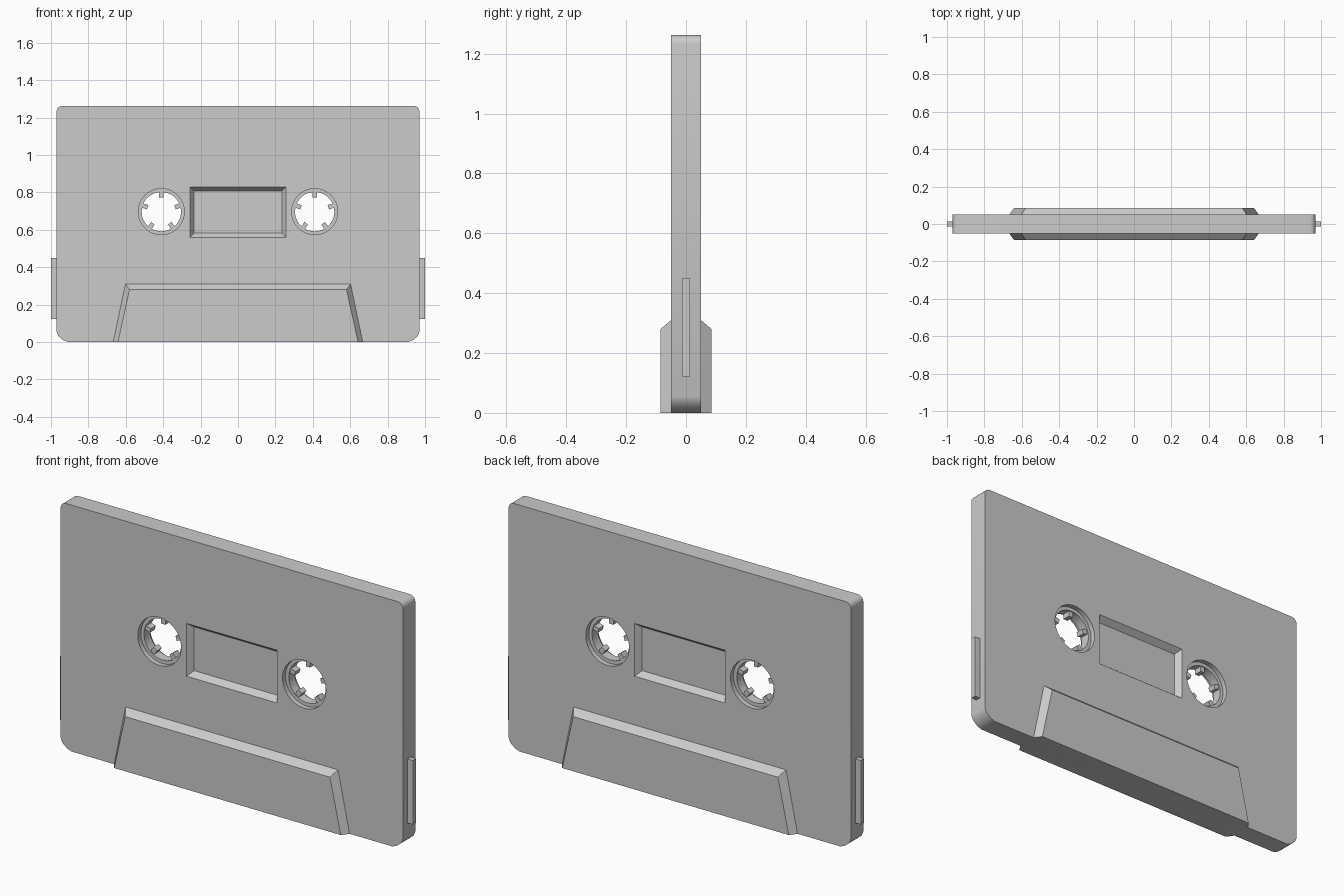
import bpy, bmesh
from math import sin, cos, pi
from mathutils import Matrix, Vector

if "Cube" in bpy.data.objects:
    bpy.data.objects.remove(bpy.data.objects["Cube"])

HUB_X, HUB_Z, HOLE_R = 0.41, 0.697, 0.123


def finish(name, bm, mirror=None):
    bmesh.ops.recalc_face_normals(bm, faces=bm.faces)
    me = bpy.data.meshes.new(name)
    bm.to_mesh(me)
    bm.free()
    ob = bpy.data.objects.new(name, me)
    bpy.context.collection.objects.link(ob)
    if mirror:
        mod = ob.modifiers.new("mirror", "MIRROR")
        mod.use_axis = [axis in mirror for axis in "xyz"]
        mod.use_mirror_merge = False
    return ob


def loft(bm, sections):
    """Closed solid through (y, [(x, z), ...]) sections of equal point count."""
    rings = [[bm.verts.new((x, y, z)) for x, z in pts] for y, pts in sections]
    n = len(rings[0])
    for a, b in zip(rings, rings[1:]):
        for i in range(n):
            bm.faces.new((a[i], a[(i + 1) % n], b[(i + 1) % n], b[i]))
    bm.faces.new(rings[0])
    bm.faces.new(rings[-1])


def rect(hx, z0, z1):
    return [(-hx, z0), (hx, z0), (hx, z1), (-hx, z1)]


def circle(cx, cz, r, n=48):
    return [(cx + r * cos(2 * pi * i / n), cz + r * sin(2 * pi * i / n)) for i in range(n)]


def smooth(ob):
    bpy.ops.object.select_all(action="DESELECT")
    ob.select_set(True)
    bpy.context.view_layer.objects.active = ob
    bpy.ops.object.shade_smooth_by_angle(angle=0.6)


def cut(target, cutter):
    mod = target.modifiers.new("cut", "BOOLEAN")
    mod.operation, mod.solver, mod.object = "DIFFERENCE", "EXACT", cutter
    bpy.context.view_layer.objects.active = target
    bpy.ops.object.modifier_apply(modifier=mod.name)
    bpy.data.objects.remove(cutter)


# Shell: flat slab, blunt lower corners and small rounded upper corners
half = [(0.91, 0), (0.935, 0.01), (0.96, 0.031), (0.97, 0.055)]
half += [(0.94 + 0.03 * cos(a * pi / 10), 1.232 + 0.03 * sin(a * pi / 10)) for a in range(6)]
outline = half + [(-x, z) for x, z in reversed(half)]
bm = bmesh.new()
loft(bm, [(-0.05, outline), (0.05, outline)])
shell = finish("cassette_shell", bm)

# Window recesses with sloped sides on both faces
for s in (-1, 1):
    bm = bmesh.new()
    loft(bm, [(s * 0.08, rect(0.257 + 0.025, 0.535, 0.855)),
              (s * 0.05, rect(0.257, 0.56, 0.83)),
              (s * 0.02, rect(0.234, 0.583, 0.807))])
    cut(shell, finish("window_cutter", bm))

# Reel holes
for s in (-1, 1):
    bm = bmesh.new()
    ring = circle(s * HUB_X, HUB_Z, HOLE_R)
    loft(bm, [(-0.1, ring), (0.1, ring)])
    cut(shell, finish("hole_cutter", bm))
smooth(shell)

# Reel hubs: a recessed ring with five inward teeth
bm = bmesh.new()
section = [(HOLE_R, -0.025), (0.105, -0.025), (0.105, 0.025), (HOLE_R, 0.025)]
rings = [[bm.verts.new((x, y, z)) for x, z in circle(HUB_X, HUB_Z, r)] for r, y in section]
for a, b in zip(rings, rings[1:] + rings[:1]):
    for i in range(48):
        j = (i + 1) % 48
        bm.faces.new((a[i], a[j], b[j], b[i]))
for k in range(5):
    turn = Matrix.Rotation(2 * pi * k / 5, 4, "Y")
    place = Matrix.Translation((HUB_X, 0, HUB_Z)) @ turn @ Matrix.Translation((0, 0, 0.093))
    bmesh.ops.create_cube(bm, size=1, matrix=place @ Matrix.Diagonal((0.024, 0.04, 0.032, 1)))
smooth(finish("reel_hubs", bm, "x"))

# Raised trapezoid panel along the lower edge, front and back
bm = bmesh.new()
loft(bm, [(-0.05, [(-0.667, 0), (0.667, 0), (0.602, 0.31), (-0.602, 0.31)]),
          (-0.085, [(-0.642, 0), (0.642, 0), (0.58, 0.28), (-0.58, 0.28)])])
finish("raised_panels", bm, "y")

# Thin tabs on the side edges
bm = bmesh.new()
bmesh.ops.create_cube(bm, size=1, matrix=Matrix.Translation((0.98, 0, 0.286))
                      @ Matrix.Diagonal((0.04, 0.026, 0.328, 1)))
finish("side_tabs", bm, "x")
